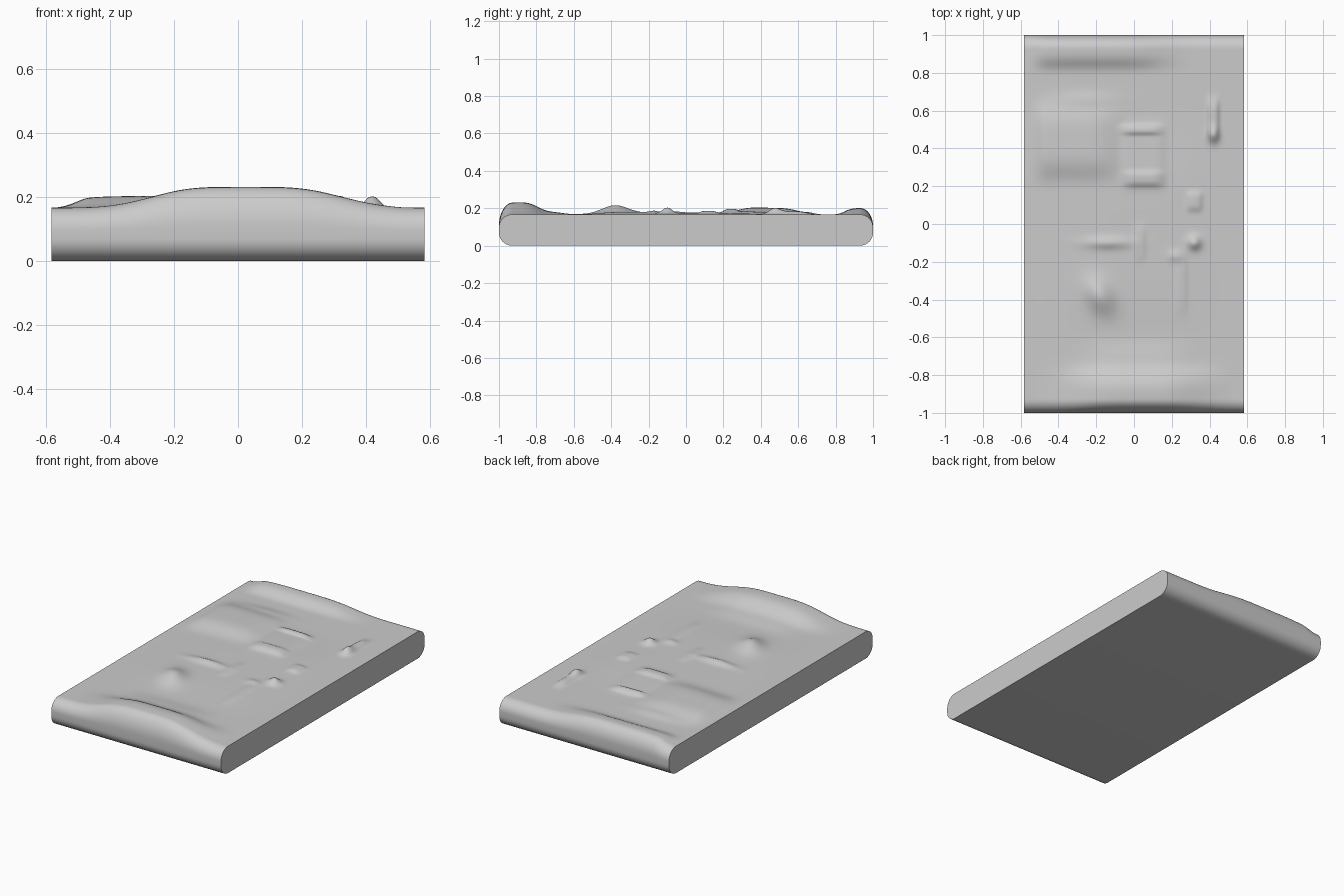
import bpy, bmesh, math

W, L, BASE, R = 0.583, 1.0, 0.167, 0.07

if "Cube" in bpy.data.objects:
    bpy.data.objects.remove(bpy.data.objects["Cube"], do_unlink=True)

grey = bpy.data.materials.new("stone grey")
grey.use_nodes = True
grey.diffuse_color = (0.6, 0.6, 0.6, 1)
grey.node_tree.nodes["Principled BSDF"].inputs["Base Color"].default_value = grey.diffuse_color

# Relief mounds: centre x, y, half width, half depth, height, turn, squareness
MOUNDS = [
    (0.03, -0.93, 0.36, 0.15, 0.050, 0, 4),      # front swell
    (0.02, -0.82, 0.26, 0.17, 0.016, 0, 4),      # front swell shoulder
    (-0.22, 0.95, 0.38, 0.11, 0.034, 0, 4),      # back ridge
    (-0.33, 0.44, 0.24, 0.18, 0.034, 0, 4),      # broad swell
    (-0.26, 0.66, 0.15, 0.04, 0.008, 0, 2),      # small ripple
    (0.05, 0.36, 0.11, 0.17, 0.010, 0, 6),       # pad
    (0.04, 0.50, 0.10, 0.025, 0.014, 0, 4),      # pad back bar
    (0.05, 0.24, 0.10, 0.04, 0.013, 0, 4),       # pad front bar
    (0.42, 0.47, 0.03, 0.04, 0.026, 0, 2),       # rod end
    (0.42, 0.56, 0.03, 0.10, 0.016, 0, 4),       # rod
    (0.32, 0.12, 0.04, 0.05, 0.012, 0, 4),       # upper knob
    (0.32, -0.10, 0.035, 0.035, 0.030, 0, 2),    # lower knob
    (0.22, -0.17, 0.04, 0.03, 0.010, 0, 2),      # small knob
    (0.25, -0.32, 0.03, 0.15, 0.006, 0, 4),      # faint rib
    (-0.14, -0.10, 0.12, 0.03, 0.016, 0, 2),     # middle ridge
    (0.03, -0.10, 0.03, 0.09, 0.006, 0, 4),      # middle rib
    (-0.18, -0.38, 0.07, 0.10, 0.042, 0.5, 2),   # tall bump
    (0.00, -0.05, 0.40, 0.45, 0.010, 0, 4),      # gentle crown
]


def relief(x, y):
    """Height of the top surface, level along both long sides."""
    h = 0
    for cx, cy, hw, hd, up, turn, p in MOUNDS:
        c, s = math.cos(turn), math.sin(turn)
        u = (c * (x - cx) + s * (y - cy)) / hw
        v = (c * (y - cy) - s * (x - cx)) / hd
        h += up * math.exp(-abs(u) ** p - abs(v) ** p)
    side = min(1, (W - abs(x)) / 0.12)
    return BASE + h * side * side * (3 - 2 * side)


def section():
    """Closed side outline as y, z at the base thickness, with round corners."""
    pts = []
    n = 10
    for cy, cz, start in ((L - R, R, -90), (L - R, BASE - R, 0),
                          (-L + R, BASE - R, 90), (-L + R, R, 180)):
        for i in range(n + 1):
            a = math.radians(start + 90 * i / n)
            pts.append((cy + R * math.cos(a), cz + R * math.sin(a)))
        if start == 0:
            steps = 190
            pts += [((L - R) * (1 - 2 * i / steps), BASE) for i in range(1, steps)]
    return pts


# Sweep the outline across the width, lifting its upper half to the relief
bm = bmesh.new()
outline = section()
columns = 120
rings = []
for i in range(columns + 1):
    x = W * (2 * i / columns - 1)
    ring = []
    for y, z in outline:
        lift = max(0, (z - R) / (BASE - R))
        ring.append(bm.verts.new((x, y, z + lift * (relief(x, y) - BASE))))
    rings.append(ring)
for a, b in zip(rings, rings[1:]):
    for j in range(len(a)):
        k = (j + 1) % len(a)
        bm.faces.new((a[j], a[k], b[k], b[j]))
bm.faces.new(rings[0])
bm.faces.new(rings[-1][::-1])
bmesh.ops.recalc_face_normals(bm, faces=bm.faces)

mesh = bpy.data.meshes.new("relief_slab")
bm.to_mesh(mesh)
bm.free()
mesh.materials.append(grey)
slab = bpy.data.objects.new("relief_slab", mesh)
bpy.context.collection.objects.link(slab)
bpy.context.view_layer.objects.active = slab
slab.select_set(True)
bpy.ops.object.shade_smooth_by_angle(angle=math.radians(50))
